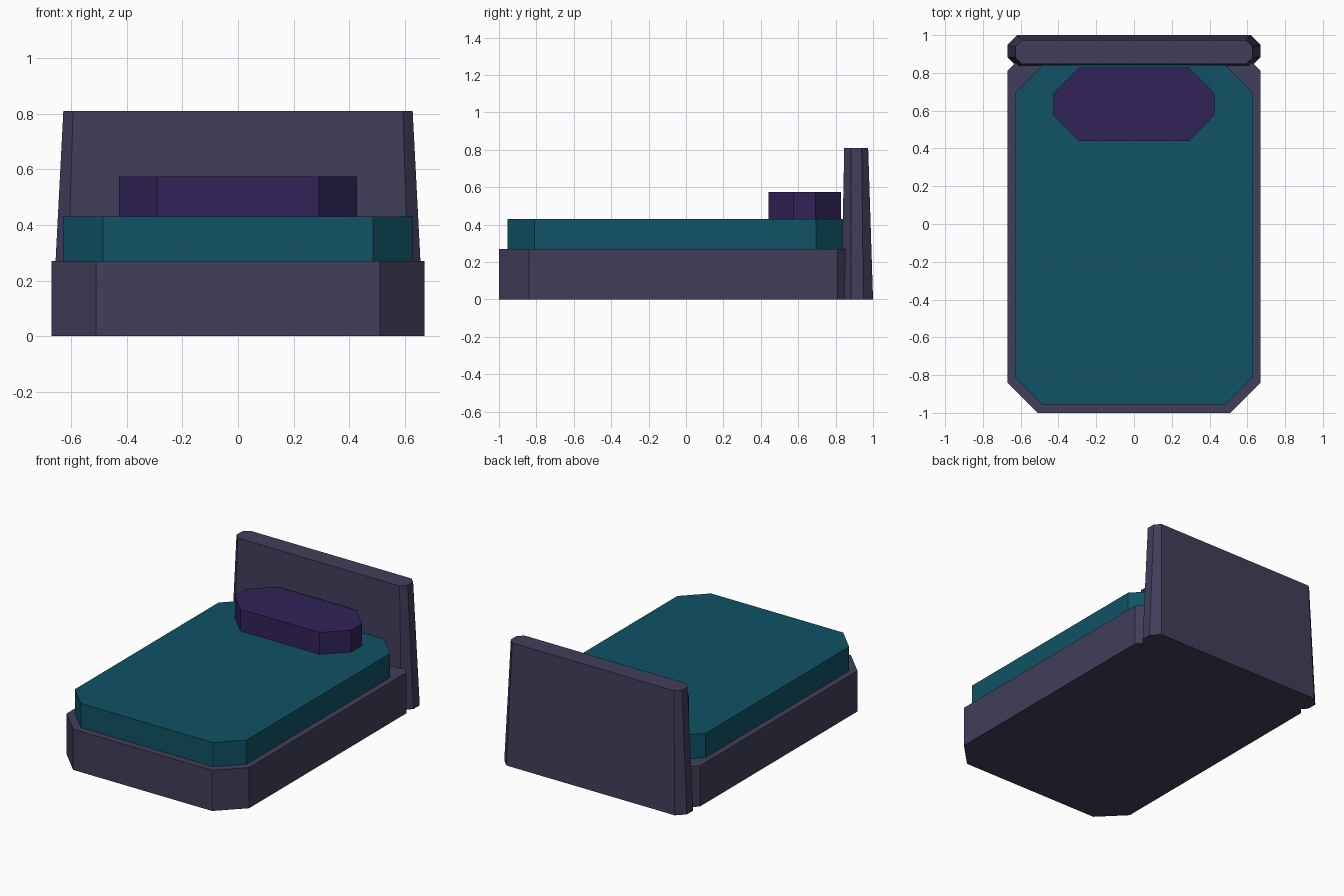
import bpy, bmesh

if "Cube" in bpy.data.objects:
    bpy.data.objects.remove(bpy.data.objects["Cube"])


def lin(h):
    out = []
    for i in (0, 2, 4):
        c = int(h[i:i + 2], 16) / 255
        out.append(c / 12.92 if c <= 0.04045 else ((c + 0.055) / 1.055) ** 2.4)
    return (*out, 1)


def material(name, h):
    m = bpy.data.materials.new(name)
    m.diffuse_color = lin(h)
    m.use_nodes = True
    m.node_tree.nodes["Principled BSDF"].inputs["Base Color"].default_value = m.diffuse_color
    return m


def ring(hx, y0, y1, c):
    """Rectangle outline with cut corners, counter-clockwise."""
    return [(-hx + c, y0), (hx - c, y0), (hx, y0 + c), (hx, y1 - c),
            (hx - c, y1), (-hx + c, y1), (-hx, y1 - c), (-hx, y0 + c)]


def block(name, bottom, top, z0, z1, mat):
    """Solid between two cut-corner outlines."""
    bm = bmesh.new()
    a = [bm.verts.new((x, y, z0)) for x, y in ring(*bottom)]
    b = [bm.verts.new((x, y, z1)) for x, y in ring(*top)]
    bm.faces.new(a[::-1])
    bm.faces.new(b)
    for i in range(8):
        j = (i + 1) % 8
        bm.faces.new((a[i], a[j], b[j], b[i]))
    me = bpy.data.meshes.new(name)
    bm.to_mesh(me)
    bm.free()
    me.materials.append(mat)
    ob = bpy.data.objects.new(name, me)
    bpy.context.collection.objects.link(ob)


frame_mat = material("slate frame", "403E5A")
teal = material("teal bedding", "105265")
purple = material("purple pillow", "302358")

# bed base, mattress and pillow are straight blocks
base = (0.67, -1.0, 0.97, 0.16)
block("bed_base", base, base, 0.0, 0.27, frame_mat)
mattress = (0.63, -0.955, 0.84, 0.145)
block("mattress", mattress, mattress, 0.27, 0.43, teal)
pillow = (0.427, 0.44, 0.828, 0.136)
block("pillow", pillow, pillow, 0.43, 0.575, purple)

# headboard tapers upward
block("headboard", (0.67, 0.83, 1.0, 0.052), (0.628, 0.846, 0.974, 0.035), 0.0, 0.81, frame_mat)
